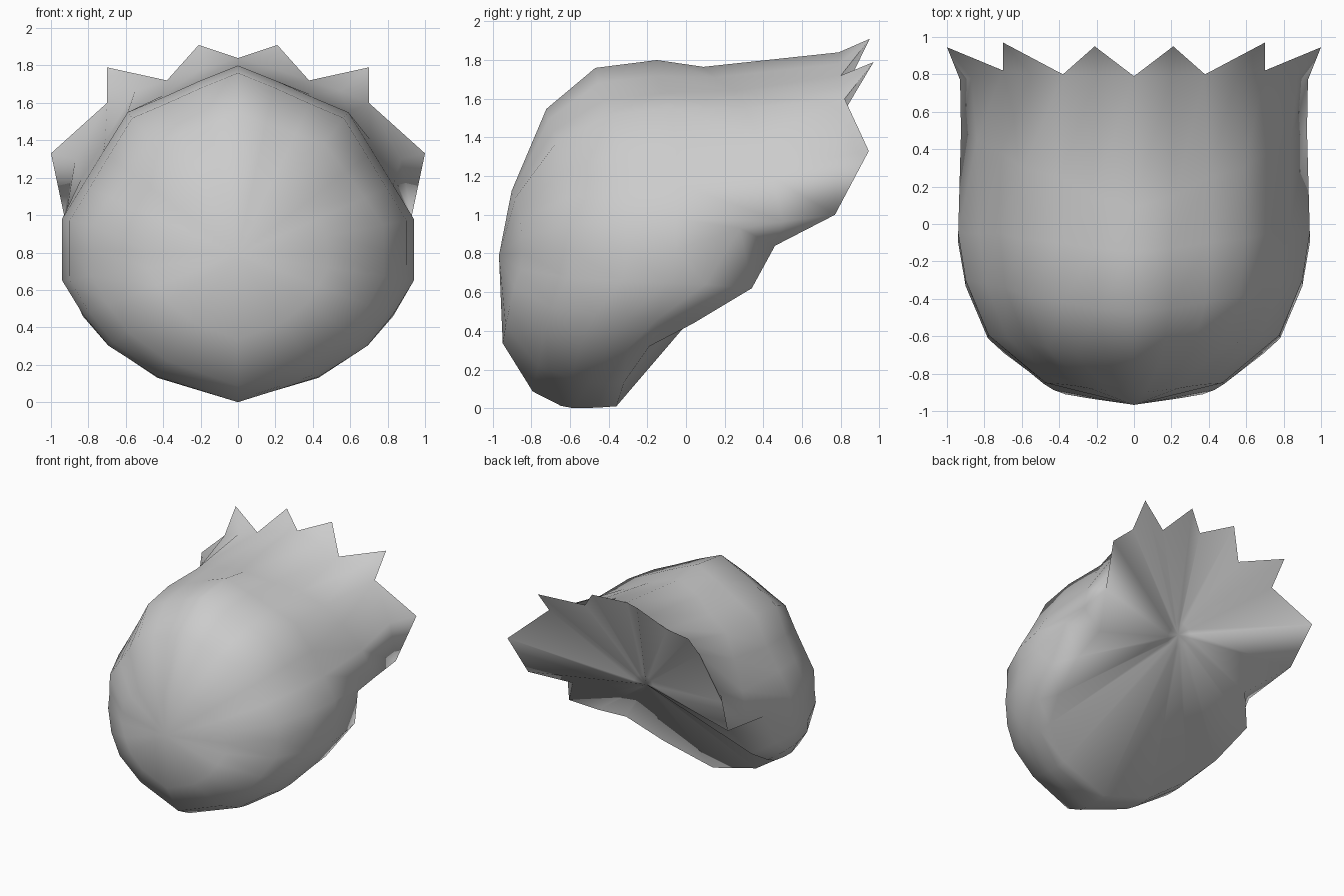
import bpy, bmesh, math
from mathutils import Vector

if "Cube" in bpy.data.objects:
    bpy.data.objects.remove(bpy.data.objects["Cube"])

# Half loops run from the top centre, down the +x side, to the bottom centre
rim = [(0, .79, 1.84), (.21, .95, 1.91), (.38, .80, 1.72), (.70, .97, 1.79),
       (.70, .82, 1.60), (1, .945, 1.33), (.93, .77, 1.0), (.73, .46, .84),
       (.85, .34, .62), (.79, .04, .44), (.69, -.19, .32), (.43, -.32, .135), (0, -.36, .01)]
middle = [(0, .09, 1.765), (.22, .15, 1.71), (.40, .25, 1.64), (.59, .3, 1.55),
          (.71, .38, 1.40), (.84, .45, 1.19), (.925, .5, .965), (.92, .28, .93),
          (.91, .1, .64), (.83, -.15, .46), (.70, -.3, .31), (.43, -.41, .13), (0, -.46, .003)]
waist = [(0, -.15, 1.80), (.2, -.13, 1.72), (.40, -.1, 1.63), (.59, -.08, 1.55),
         (.72, -.05, 1.34), (.83, -.05, 1.16), (.94, -.05, .98), (.94, -.05, .82),
         (.94, -.1, .65), (.83, -.3, .47), (.69, -.42, .30), (.43, -.5, .135), (0, -.58, 0)]
# Foot of each spike; every other point is shared with the rim
base = list(rim)
base[1], base[3], base[5] = (.2, .79, 1.78), (.55, .80, 1.665), (.87, .78, 1.30)
FRONT = Vector((0, -.967, .79))
HUB = Vector((0, .53, 1.05))

# Dome rings: (width, forward) factors at the top, side and bottom
DOME = [((.33, .92), (.51, .87), (.575, .95)),
        ((.75, .70), (.83, .59), (.89, .55)),
        ((.96, .39), (.957, .27), (.985, .17))]


def mirrored(half):
    """Close a half loop across x = 0."""
    pts = [Vector(p) for p in half]
    return pts + [Vector((-p.x, p.y, p.z)) for p in pts[-2:0:-1]]


def dome_ring(top, side, bottom):
    """Shrink the waist towards the front pole, blending factors by height."""
    ring = []
    for p in mirrored(waist):
        d = p - FRONT
        u = d.z / math.hypot(d.x, d.z)
        w = u * u
        end = top if u > 0 else bottom
        s, c = (side[k] * (1 - w) + end[k] * w for k in (0, 1))
        ring.append(Vector((p.x * s, p.y + (FRONT.y - p.y) * c, FRONT.z + d.z * s)))
    return ring


bm = bmesh.new()
loops = [dome_ring(*d) for d in DOME]
loops += [mirrored(h) for h in (waist, middle, base, rim)]
loops.append([HUB + (p - HUB).normalized() * .1 for p in mirrored(rim)])
rings = [[bm.verts.new(p) for p in loop] for loop in loops]
n = len(rings[0])

# Front dome, sides, spikes and pleated back
for a, b in zip(rings, rings[1:]):
    for i in range(n):
        j = (i + 1) % n
        bm.faces.new((a[i], a[j], b[j], b[i]))
# Front pole and the small back cap
tip = bm.verts.new(FRONT)
hub = bm.verts.new(HUB)
for i in range(n):
    j = (i + 1) % n
    bm.faces.new((tip, rings[0][j], rings[0][i]))
    bm.faces.new((hub, rings[-1][i], rings[-1][j]))
bmesh.ops.remove_doubles(bm, verts=bm.verts, dist=.0005)
bmesh.ops.recalc_face_normals(bm, faces=bm.faces)

mesh = bpy.data.meshes.new("spiked_shell")
bm.to_mesh(mesh)
bm.free()
shell = bpy.data.objects.new("spiked_shell", mesh)
bpy.context.collection.objects.link(shell)

grey = bpy.data.materials.new("light grey")
grey.diffuse_color = (.6, .6, .6, 1)
grey.use_nodes = True
grey.node_tree.nodes["Principled BSDF"].inputs["Base Color"].default_value = grey.diffuse_color
mesh.materials.append(grey)

bpy.context.view_layer.objects.active = shell
shell.select_set(True)
bpy.ops.object.shade_smooth_by_angle(angle=math.radians(75))
